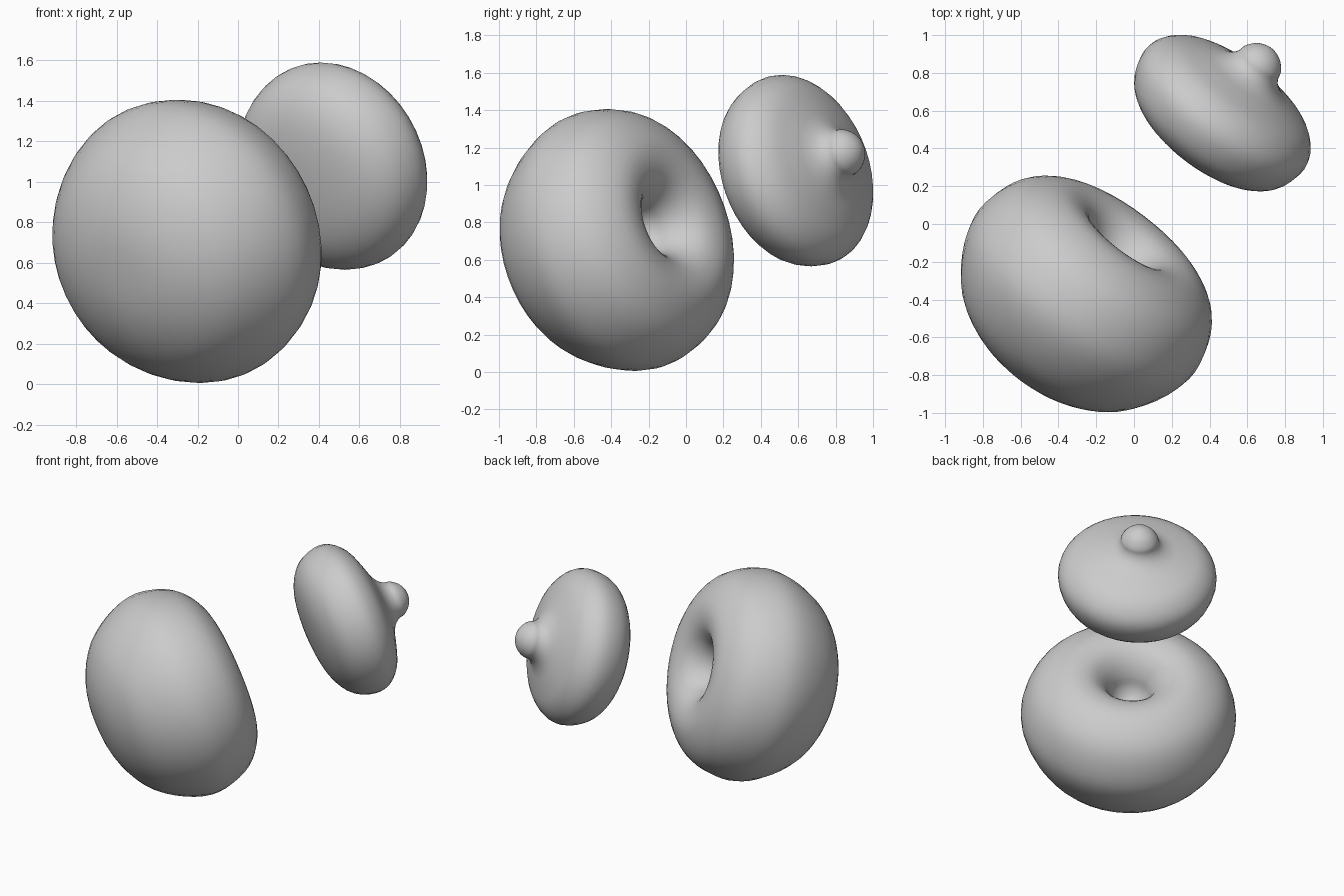
import bpy, bmesh, math
from mathutils import Vector

if "Cube" in bpy.data.objects:
    bpy.data.objects.remove(bpy.data.objects["Cube"])

AXIS = Vector((0.577, 0.76, 0.296)).normalized()


def smooth_profile(pts, steps=3):
    # Catmull-Rom curve through (radius, height) points, mirrored past the poles
    p = [Vector(q) for q in pts]
    p = [Vector((-p[1].x, p[1].y))] + p + [Vector((-p[-2].x, p[-2].y))]
    out = []
    for i in range(1, len(p) - 2):
        a, b, c, d = p[i - 1:i + 3]
        for k in range(steps):
            t = k / steps
            out.append(0.5 * (2 * b + (c - a) * t + (2 * a - 5 * b + 4 * c - d) * t * t
                              + (3 * b - a - 3 * c + d) * t ** 3))
    return out + [p[-2]]


def lathe(name, pts, centre, sides=40):
    prof = smooth_profile(pts)
    bm = bmesh.new()
    rings = []
    for q in prof[1:-1]:
        rings.append([bm.verts.new((q.x * math.cos(2 * math.pi * j / sides),
                                    q.x * math.sin(2 * math.pi * j / sides), q.y))
                      for j in range(sides)])
    low = bm.verts.new((0, 0, prof[0].y))
    high = bm.verts.new((0, 0, prof[-1].y))
    for j in range(sides):
        k = (j + 1) % sides
        bm.faces.new((low, rings[0][k], rings[0][j]))
        bm.faces.new((high, rings[-1][j], rings[-1][k]))
        for r, s in zip(rings, rings[1:]):
            bm.faces.new((r[j], r[k], s[k], s[j]))
    for f in bm.faces:
        f.smooth = True
    mesh = bpy.data.meshes.new(name)
    bm.to_mesh(mesh)
    bm.free()
    ob = bpy.data.objects.new(name, mesh)
    ob.location = centre
    ob.rotation_euler = AXIS.to_track_quat('Z', 'Y').to_euler()
    bpy.context.collection.objects.link(ob)
    return ob


# Large rounded body with a socket in its far face
lathe("socket_body", [
    (0, -0.54), (0.2, -0.525), (0.38, -0.465), (0.54, -0.355), (0.655, -0.19),
    (0.713, -0.02), (0.7, 0.13), (0.64, 0.27), (0.54, 0.365), (0.41, 0.42),
    (0.28, 0.405), (0.195, 0.34), (0.145, 0.255), (0.122, 0.175), (0.075, 0.115), (0, 0.095)],
    (-0.265, -0.375, 0.698))

# Smaller cap with a knob matching the socket
lathe("knob_cap", [
    (0, -0.26), (0.2, -0.25), (0.36, -0.21), (0.475, -0.125), (0.525, 0.0),
    (0.51, 0.1), (0.43, 0.185), (0.31, 0.235), (0.22, 0.265), (0.16, 0.3),
    (0.13, 0.34), (0.12, 0.38), (0.085, 0.425), (0.04, 0.45), (0, 0.457)],
    (0.46, 0.58, 1.07))
